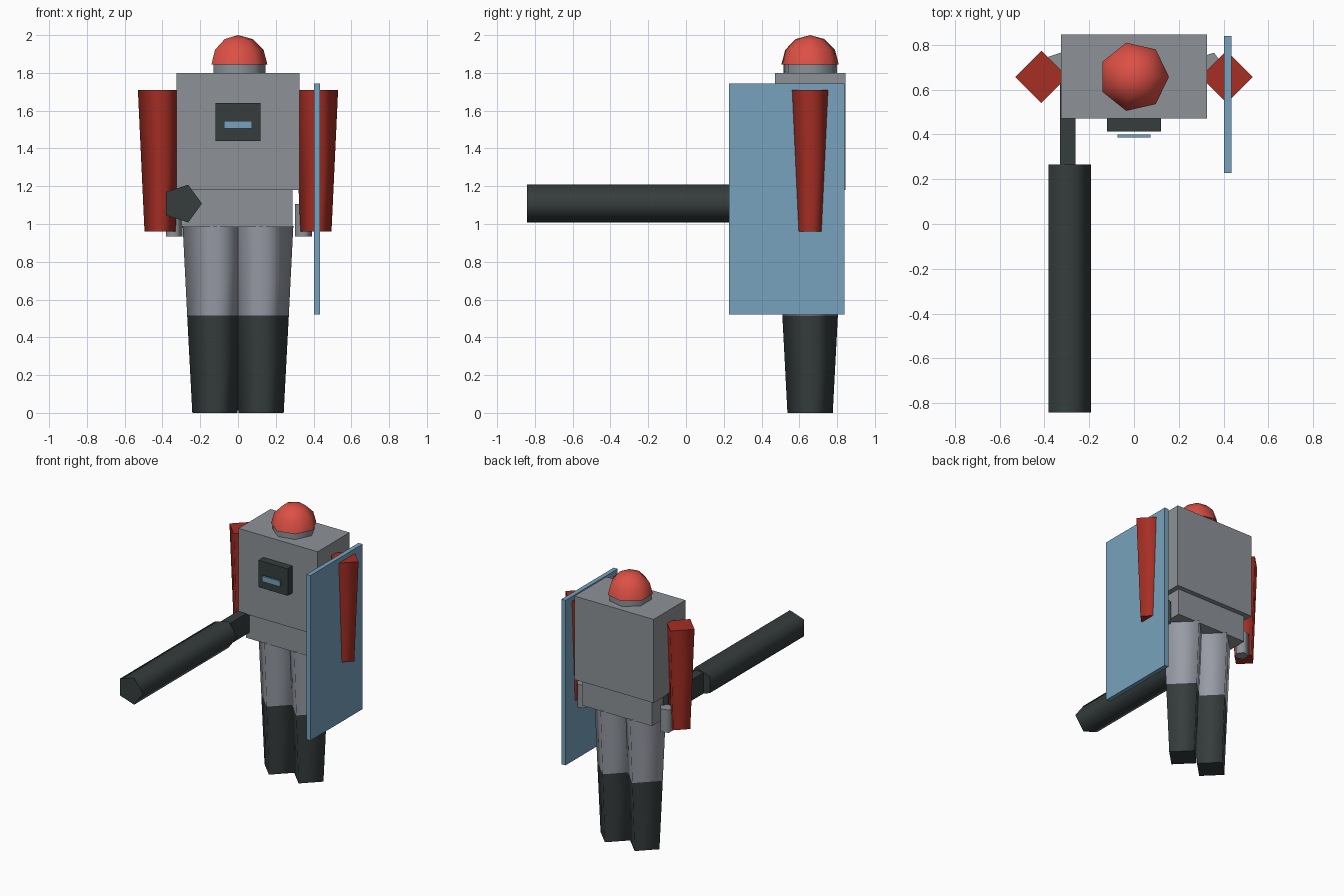
import bpy, bmesh, math
from mathutils import Vector

if "Cube" in bpy.data.objects:
    bpy.data.objects.remove(bpy.data.objects["Cube"])

DEPTH = 0.657  # y of the body's centre line


def material(name, *rgb):
    linear = [((c / 255 + 0.055) / 1.055) ** 2.4 for c in rgb] + [1]
    mat = bpy.data.materials.new(name)
    mat.use_nodes = True
    mat.diffuse_color = linear
    shader = next(n for n in mat.node_tree.nodes if n.type == 'BSDF_PRINCIPLED')
    shader.inputs["Base Color"].default_value = linear
    return mat


GREY = material("steel grey", 141, 146, 151)
PALE = material("pale grey", 152, 156, 166)
DARK = material("charcoal", 54, 61, 61)
RED = material("bright red", 220, 80, 69)
DEEP_RED = material("deep red", 166, 46, 36)
BLUE = material("sky blue", 119, 162, 189)


def finish(name, bm, mats):
    bmesh.ops.recalc_face_normals(bm, faces=bm.faces)
    mesh = bpy.data.meshes.new(name)
    bm.to_mesh(mesh)
    bm.free()
    for mat in mats:
        mesh.materials.append(mat)
    obj = bpy.data.objects.new(name, mesh)
    bpy.context.collection.objects.link(obj)
    return obj


def box(name, mat, low, high):
    """Box between two opposite corners."""
    low, high = Vector(low), Vector(high)
    bm = bmesh.new()
    bmesh.ops.create_cube(bm, size=1)
    bmesh.ops.scale(bm, vec=high - low, verts=bm.verts)
    bmesh.ops.translate(bm, vec=(low + high) / 2, verts=bm.verts)
    return finish(name, bm, [mat])


def turned(name, mats, sides, profile, x=0.0, y=DEPTH):
    """Smooth-sided, flat-capped form from (radius, height) rings, a corner on +x."""
    bm = bmesh.new()
    rings = []
    for r, z in profile:
        angles = [math.tau * i / sides for i in range(sides)]
        rings.append([bm.verts.new((r * math.cos(a), r * math.sin(a), z)) for a in angles])
    for level, (a, b) in enumerate(zip(rings, rings[1:])):
        for i in range(sides):
            j = (i + 1) % sides
            face = bm.faces.new((a[i], a[j], b[j], b[i]))
            face.smooth = True
            face.material_index = min(level, len(mats) - 1)
    bm.faces.new(rings[0][::-1])
    if profile[-1][0] > 0:
        bm.faces.new(rings[-1]).material_index = len(mats) - 1
    bmesh.ops.remove_doubles(bm, verts=bm.verts, dist=0.0001)
    obj = finish(name, bm, mats)
    obj.location = (x, y, 0)
    return obj


# Body
box("torso", GREY, (-0.325, 0.47, 1.18), (0.325, 0.845, 1.8))
box("waist", GREY, (-0.288, 0.505, 0.985), (0.288, 0.81, 1.18))

# Chest panel and its light
box("chest_panel", DARK, (-0.12, 0.413, 1.44), (0.12, 0.47, 1.64))
box("chest_light", BLUE, (-0.073, 0.386, 1.505), (0.073, 0.4, 1.545))

# Head: collar and domed helmet
turned("collar", [GREY], 7, [(0.145, 1.79), (0.145, 1.845)])
R = 0.156
dome = [(R * math.cos(math.radians(t)), 1.844 + R * math.sin(math.radians(t))) for t in (0, 30, 60)]
turned("helmet", [RED], 7, dome + [(0, 1.844 + R)])

# Limbs on both sides
for side, s in (("left", 1), ("right", -1)):
    turned(side + "_leg", [DARK, PALE], 4, [(0.12, 0), (0.147, 0.515), (0.171, 0.99)], x=s * 0.122)
    turned(side + "_arm", [DEEP_RED], 4, [(0.082, 0.96), (0.117, 1.71)], x=s * 0.413)
    turned(side + "_hand", [GREY], 5, [(0.049, 0.935), (0.049, 1.105)], x=s * 0.342, y=0.718)

# Shield on the left arm
box("shield", BLUE, (0.402, 0.227, 0.52), (0.435, 0.84, 1.745))

# Club held forward on the right
box("club_handle", DARK, (-0.33, 0.25, 1.03), (-0.26, 0.68, 1.185))
club = turned("club", [DARK], 5, [(0.105, -0.265), (0.105, 0.842)], x=-0.296, y=0)
club.rotation_euler.x = math.pi / 2
club.location.z = 1.108
